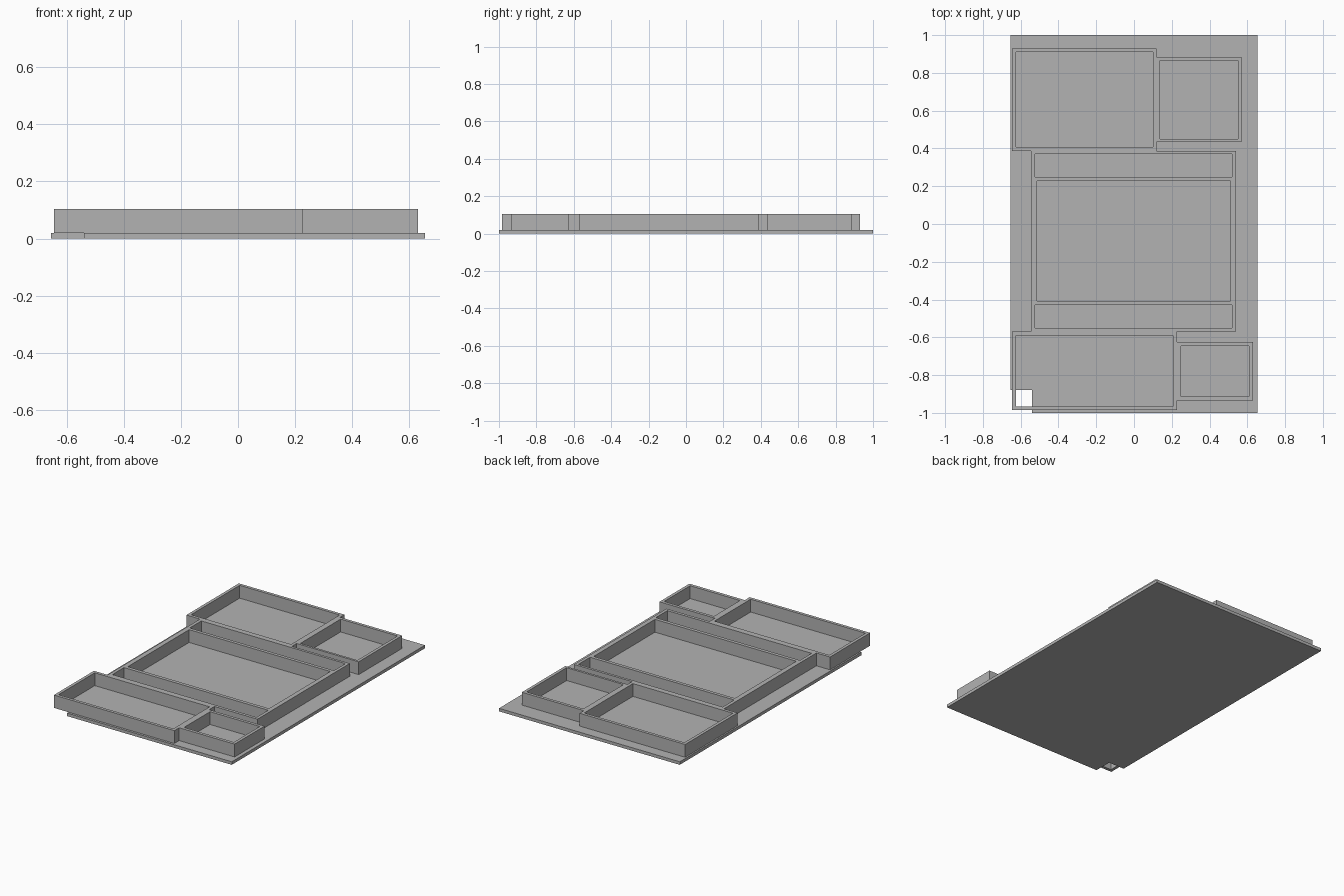
import bpy
import bmesh

default_cube = bpy.data.objects.get("Cube")
if default_cube:
    bpy.data.objects.remove(default_cube, do_unlink=True)

# Single plain grey
grey = bpy.data.materials.new("plain_grey")
grey.use_nodes = True
colour = (0.45, 0.45, 0.45, 1)
grey.diffuse_color = colour
grey.node_tree.nodes["Principled BSDF"].inputs["Base Color"].default_value = colour


def rectangle(left, front, right, back):
    return [(left, front), (right, front), (right, back), (left, back)]


def extruded_plan(name, outline, holes, bottom, top):
    """Extrude a filled plan outline, leaving the holes open."""
    curve = bpy.data.curves.new(name + "_plan", "CURVE")
    curve.dimensions = "2D"
    curve.fill_mode = "BOTH"
    curve.extrude = (top - bottom) / 2
    for loop in [outline] + holes:
        spline = curve.splines.new("POLY")
        spline.points.add(len(loop) - 1)
        for point, (x, y) in zip(spline.points, loop):
            point.co = (x, y, 0, 1)
        spline.use_cyclic_u = True

    # Turn the plan into a clean, welded mesh
    plan = bpy.data.objects.new(name + "_plan", curve)
    mesh = bpy.data.meshes.new_from_object(plan)
    mesh.name = name
    bm = bmesh.new()
    bm.from_mesh(mesh)
    bmesh.ops.translate(bm, verts=bm.verts, vec=(0, 0, (bottom + top) / 2))
    bmesh.ops.remove_doubles(bm, verts=bm.verts, dist=0.0001)
    bmesh.ops.recalc_face_normals(bm, faces=bm.faces)
    for face in bm.faces:
        face.smooth = False
    bm.to_mesh(mesh)
    bm.free()
    bpy.data.objects.remove(plan)
    bpy.data.curves.remove(curve)

    mesh.materials.clear()
    mesh.materials.append(grey)
    part = bpy.data.objects.new(name, mesh)
    bpy.context.collection.objects.link(part)
    return part


floor_top = 0.02
wall_top = 0.104

# Floor plate with one corner notched out
plate = [(-0.655, 1), (-0.655, -0.88), (-0.54, -0.88),
         (-0.54, -1), (0.655, -1), (0.655, 1)]
extruded_plan("floor_plate", plate, [], 0, floor_top)

# Outer edge of the walls, clockwise from the back right corner
outline = [
    (-0.645, 0.93), (0.12, 0.93), (0.12, 0.885), (0.57, 0.885),
    (0.57, 0.435), (0.12, 0.435), (0.12, 0.387), (0.54, 0.387),
    (0.54, -0.57), (0.228, -0.57), (0.228, -0.625), (0.63, -0.625),
    (0.63, -0.935), (0.228, -0.935), (0.228, -0.985), (-0.645, -0.985),
    (-0.645, -0.57), (-0.546, -0.57), (-0.546, 0.387), (-0.645, 0.387),
]

# Open spaces inside the walls
rooms = {
    "back_large_room": rectangle(-0.625, 0.407, 0.1, 0.91),
    "back_small_room": rectangle(0.138, 0.45, 0.55, 0.865),
    "back_corridor": rectangle(-0.525, 0.25, 0.52, 0.37),
    "central_hall": rectangle(-0.514, -0.407, 0.51, 0.228),
    "front_corridor": rectangle(-0.525, -0.55, 0.52, -0.43),
    "front_large_room": rectangle(-0.625, -0.965, 0.207, -0.59),
    "front_small_room": rectangle(0.249, -0.914, 0.61, -0.645),
}
extruded_plan("room_walls", outline, list(rooms.values()), floor_top, wall_top)
